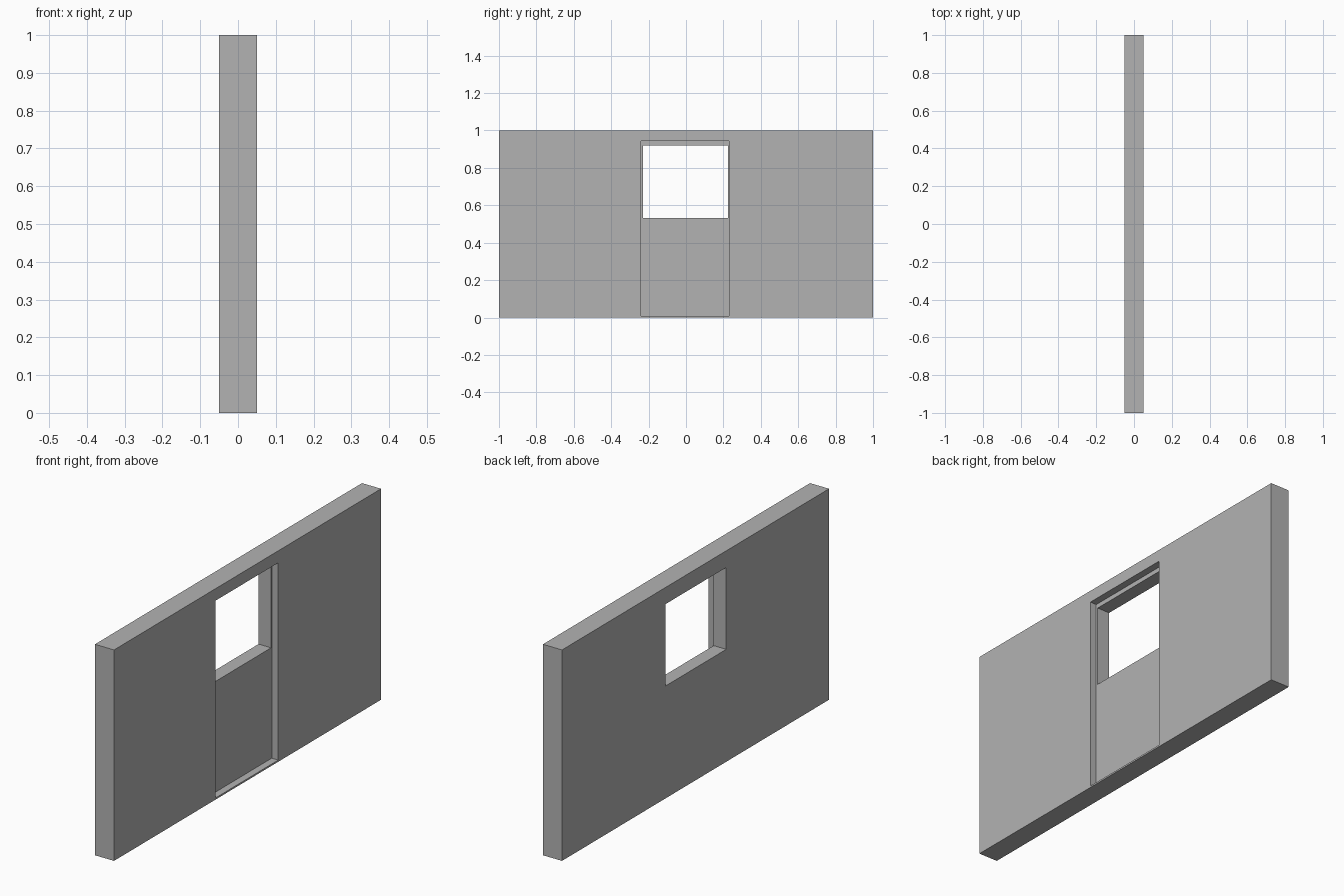
import bpy

cube = bpy.data.objects.get("Cube")
if cube:
    bpy.data.objects.remove(cube, do_unlink=True)

grey = bpy.data.materials.new("plain_grey")
grey.use_nodes = True
colour = (0.45, 0.45, 0.45, 1)
grey.diffuse_color = colour
grey.node_tree.nodes["Principled BSDF"].inputs["Base Color"].default_value = colour


def box(name, low, high):
    """Axis-aligned box between two corners."""
    bpy.ops.mesh.primitive_cube_add(size=1, location=[(a + b) / 2 for a, b in zip(low, high)])
    obj = bpy.context.object
    obj.name = name
    obj.scale = [b - a for a, b in zip(low, high)]
    bpy.ops.object.transform_apply(location=True, rotation=False, scale=True)
    obj.data.materials.append(grey)
    return obj


def cut(target, low, high):
    """Subtract a box from the target and discard the cutter."""
    cutter = box("cutter", low, high)
    cutter.hide_render = True
    mod = target.modifiers.new("opening", 'BOOLEAN')
    mod.operation = 'DIFFERENCE'
    mod.solver = 'EXACT'
    mod.object = cutter
    bpy.context.view_layer.objects.active = target
    bpy.ops.object.modifier_apply(modifier=mod.name)
    bpy.data.objects.remove(cutter, do_unlink=True)


# Wall slab
wall = box("wall", (-0.05, -1, 0), (0.05, 1, 1))

# Shallow doorway recess on the left face
cut(wall, (0.016, -0.24, 0.008), (0.2, 0.23, 0.943))

# Window opening through the full thickness
cut(wall, (-0.2, -0.23, 0.533), (0.2, 0.225, 0.921))
